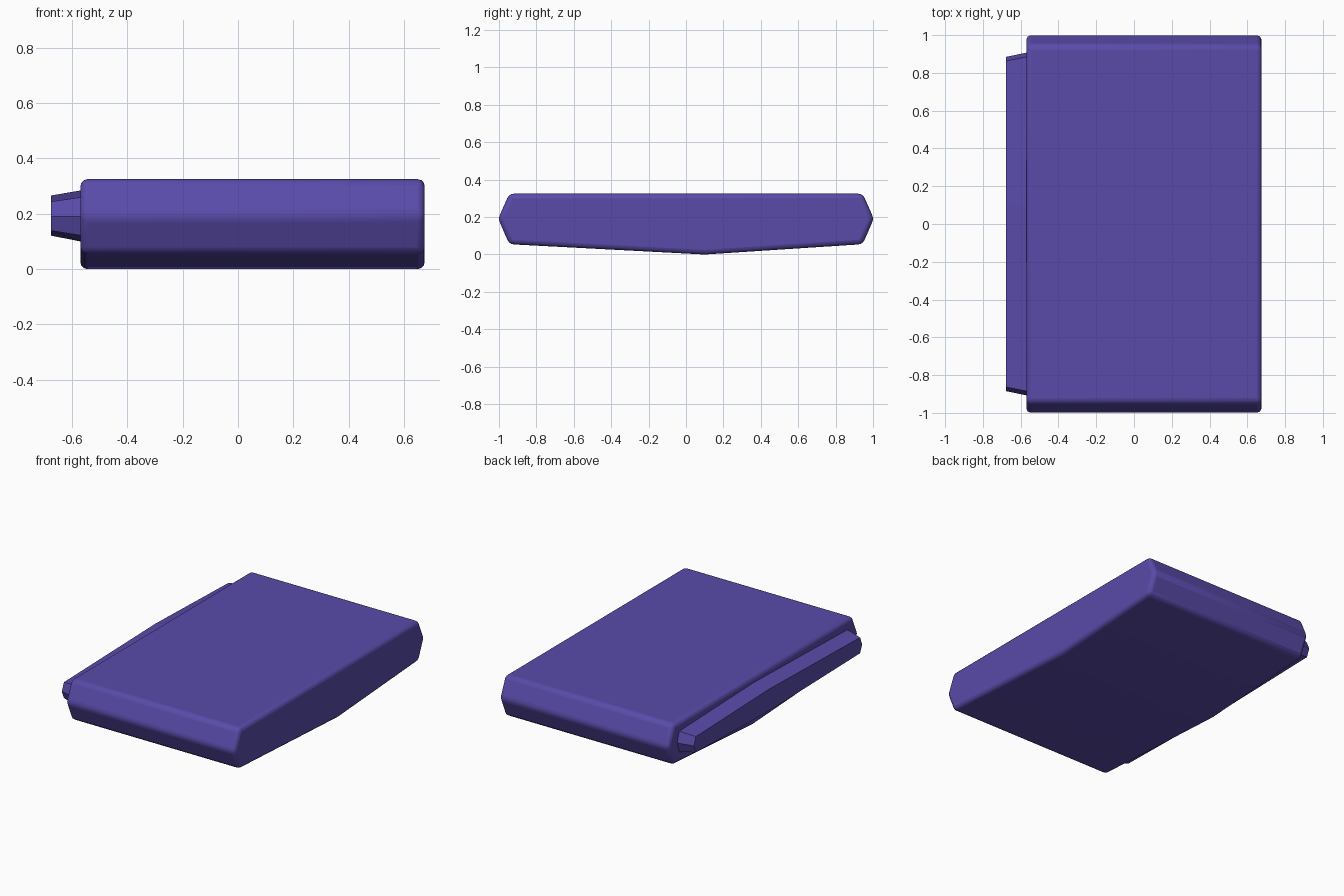
import bpy, bmesh, math

if "Cube" in bpy.data.objects:
    bpy.data.objects.remove(bpy.data.objects["Cube"])

mat = bpy.data.materials.new("violet")
mat.diffuse_color = (0.1, 0.07, 0.4, 1)
mat.use_nodes = True
mat.node_tree.nodes["Principled BSDF"].inputs["Base Color"].default_value = mat.diffuse_color


def loft(name, sections, bevel):
    """Joins (x, yz profile) sections into a closed solid with rounded edges."""
    bm = bmesh.new()
    rings = [[bm.verts.new((x, y, z)) for y, z in prof] for x, prof in sections]
    n = len(rings[0])
    for a, b in zip(rings, rings[1:]):
        for i in range(n):
            j = (i + 1) % n
            bm.faces.new((a[i], a[j], b[j], b[i]))
    bm.faces.new(rings[0])
    bm.faces.new(rings[-1])
    bmesh.ops.recalc_face_normals(bm, faces=bm.faces)
    mesh = bpy.data.meshes.new(name)
    bm.to_mesh(mesh)
    bm.free()
    ob = bpy.data.objects.new(name, mesh)
    bpy.context.collection.objects.link(ob)
    mesh.materials.append(mat)
    if bevel:
        mod = ob.modifiers.new("rounded_edges", "BEVEL")
        mod.width = bevel
        mod.segments = 3
        mod.limit_method = "ANGLE"
        mod.angle_limit = math.radians(20)
        bpy.context.view_layer.objects.active = ob
        ob.select_set(True)
        bpy.ops.object.shade_smooth_by_angle(angle=math.radians(30))
        ob.select_set(False)
    return ob


def profile(tip, side, mid_z, top, crown, low, keel):
    """Pointed-ended outline; crown and keel sit at the off-centre fold."""
    fold = 0.1
    return [(-tip, mid_z), (-side, top), (fold, crown), (side, top),
            (tip, mid_z), (side, low), (fold, keel), (-side, low)]


# Main slab: flat top, pointed ends, shallow keel underneath
slab = profile(1.004, 0.945, 0.192, 0.325, 0.325, 0.055, 0.0)
loft("slab_body", [(-0.57, slab), (0.675, slab)], 0.025)

# Tapered strip projecting from the left side
root = profile(0.908, 0.885, 0.19, 0.26, 0.285, 0.121, 0.099)
end = profile(0.885, 0.863, 0.19, 0.244, 0.266, 0.139, 0.121)
loft("side_strip", [(-0.565, root), (-0.677, end)], 0)
